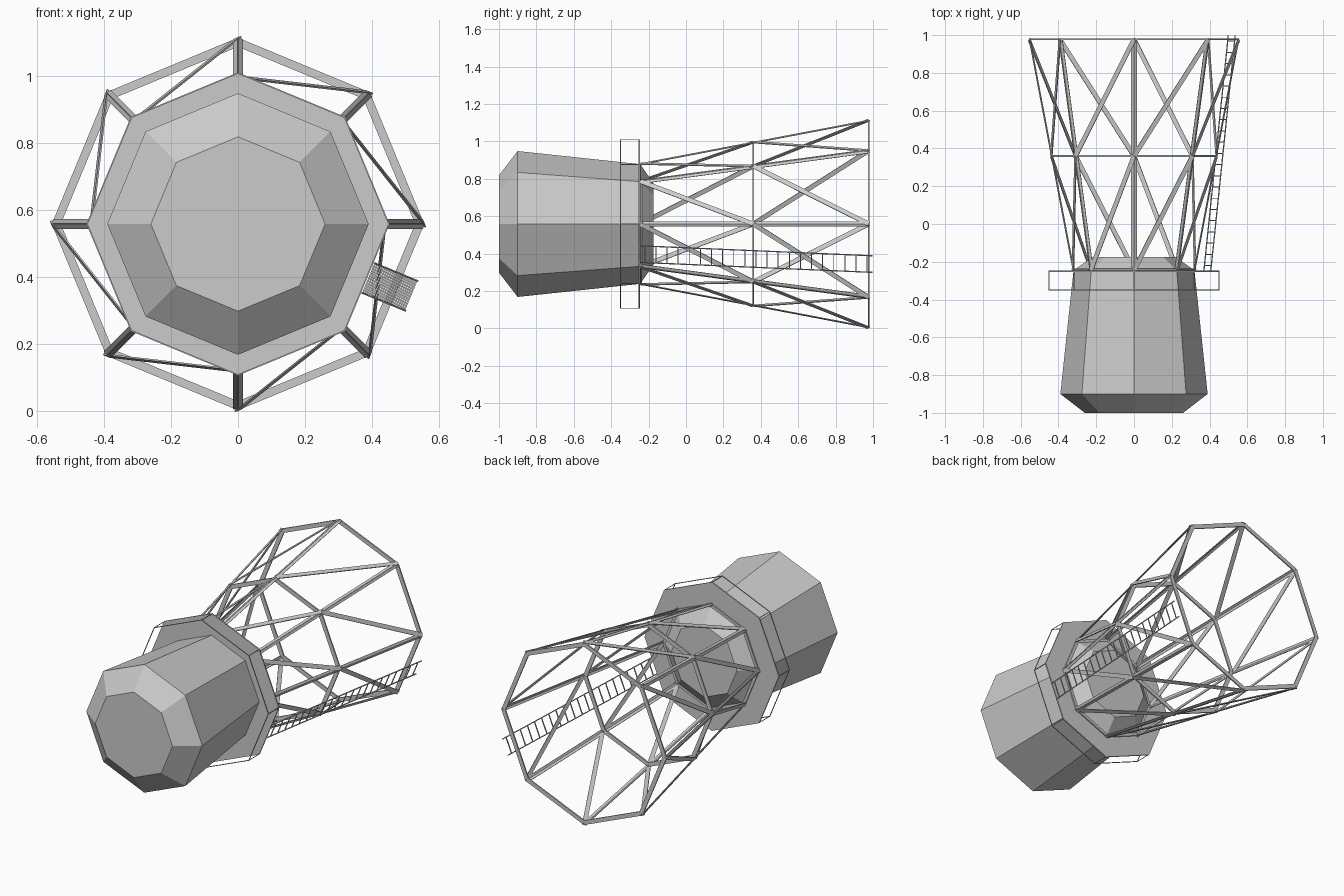
import bpy, bmesh
from math import cos, sin, pi
from mathutils import Vector

cube = bpy.data.objects.get("Cube")
if cube:
    bpy.data.objects.remove(cube)

grey = bpy.data.materials.new("painted grey")
grey.use_nodes = True
colour = (0.6, 0.6, 0.6, 1)
grey.diffuse_color = colour
grey.node_tree.nodes["Principled BSDF"].inputs["Base Color"].default_value = colour

CENTRE = 0.558
TOP, MID, FOOT = -0.245, 0.36, 0.977
AXIS = Vector((0, 1, 0))


def radial(k):
    return Vector((cos(k * pi / 4), 0, sin(k * pi / 4)))


def at(k, r, y):
    return radial(k) * r + Vector((0, y, CENTRE))


def leg_radius(y):
    return 0.323 + (y - TOP) * 0.19


def corner(k, y):
    return at(k, leg_radius(y), y)


def bar(bm, a, b, width, thick, facing):
    """Box from a to b, its broad side turned towards facing."""
    d = (b - a).normalized()
    n = (facing - d * facing.dot(d)).normalized()
    s = d.cross(n) * width / 2
    n = n * thick / 2
    ends = [[bm.verts.new(p + u) for u in (s + n, n - s, -s - n, s - n)] for p in (a, b)]
    bm.faces.new(ends[0])
    bm.faces.new(ends[1][::-1])
    for i in range(4):
        j = (i + 1) % 4
        bm.faces.new((ends[0][i], ends[1][i], ends[1][j], ends[0][j]))


def lathe(bm, profile, closed):
    """Eight-sided solid from (y, radius) pairs, closed as a ring or capped."""
    rings = [[bm.verts.new(at(k, r, y)) for k in range(8)] for y, r in profile]
    pairs = list(zip(rings, rings[1:]))
    if closed:
        pairs.append((rings[-1], rings[0]))
    else:
        bm.faces.new(rings[0])
        bm.faces.new(rings[-1][::-1])
    for p, q in pairs:
        for k in range(8):
            j = (k + 1) % 8
            bm.faces.new((p[k], p[j], q[j], q[k]))


def finish(name, bm):
    bmesh.ops.recalc_face_normals(bm, faces=bm.faces)
    mesh = bpy.data.meshes.new(name)
    bm.to_mesh(mesh)
    bm.free()
    mesh.materials.append(grey)
    bpy.context.collection.objects.link(bpy.data.objects.new(name, mesh))


# Tank with chamfered roof and floor
bm = bmesh.new()
lathe(bm, [(-1, 0.26), (-0.9, 0.39), (-0.245, 0.32), (-0.175, 0.22)], False)
finish("tank", bm)

# Walkway around the tank
bm = bmesh.new()
lathe(bm, [(-0.254, 0.31), (-0.254, 0.452), (-0.246, 0.452), (-0.246, 0.31)], True)
finish("walkway", bm)

# Thin guard rail on the walkway edge
bm = bmesh.new()
for k in range(8):
    bar(bm, at(k, 0.45, -0.25), at(k, 0.45, -0.35), 0.004, 0.004, radial(k))
    bar(bm, at(k, 0.45, -0.35), at(k + 1, 0.45, -0.35), 0.004, 0.004, AXIS)
finish("guard_rail", bm)

# Angle-section legs, each made of two flanges
bm = bmesh.new()
for k in range(8):
    for side in (-1, 1):
        shift = (radial(k + side) - radial(k)).normalized() * 0.0075
        bar(bm, corner(k, TOP) + shift, corner(k, FOOT) + shift,
            0.015, 0.004, radial(k + side / 2))
finish("legs", bm)

# Horizontal ring beams
bm = bmesh.new()
for y in (TOP + 0.005, MID, FOOT):
    r = leg_radius(y) - 0.013
    for k in range(8):
        bar(bm, at(k, r, y), at(k + 1, r, y), 0.025, 0.008, AXIS)
finish("ring_beams", bm)

# One diagonal brace per panel
bm = bmesh.new()
for lower, upper in ((FOOT, MID), (MID, TOP)):
    for k in range(8):
        bar(bm, corner(k, lower), corner(k + 1, upper), 0.025, 0.005, radial(k + 0.5))
finish("braces", bm)

# Ladder leaning outside one panel
bm = bmesh.new()
out, across = radial(-0.5), radial(1.5) * 0.048
base, tip = at(-0.5, 0.42, -0.25), at(-0.5, 0.56, 0.998)
for side in (-1, 1):
    bar(bm, base + across * side, tip + across * side, 0.005, 0.005, out)
RUNGS = 21
for i in range(RUNGS):
    p = base.lerp(tip, (i + 0.5) / RUNGS)
    bar(bm, p - across, p + across, 0.005, 0.005, out)
finish("ladder", bm)
